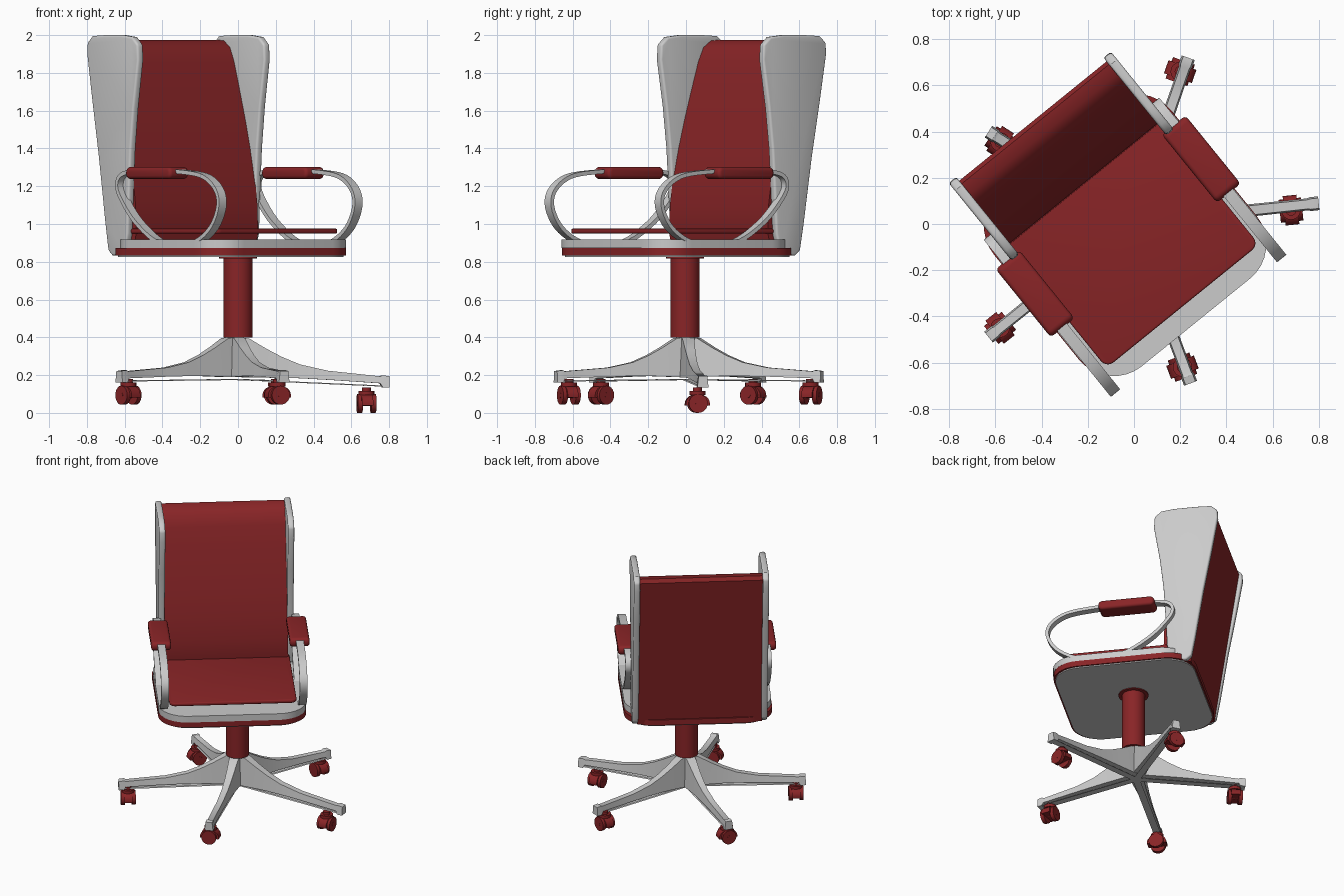
import bpy, bmesh
from math import cos, sin, pi, radians, atan2
from mathutils import Matrix, Vector

if "Cube" in bpy.data.objects:
    bpy.data.objects.remove(bpy.data.objects["Cube"])

red = bpy.data.materials.new("red")
red.diffuse_color = (0.25, 0.018, 0.02, 1)
red.use_nodes = True
red.node_tree.nodes["Principled BSDF"].inputs["Base Color"].default_value = red.diffuse_color

# The upper chair is turned on its column and sits slightly off centre
TURN = Matrix.Rotation(radians(39), 4, 'Z') @ Matrix.Translation((-0.06, 0, 0))


def finish(name, bm, mat=None, matrix=None, bevel=0, segs=3):
    bmesh.ops.recalc_face_normals(bm, faces=bm.faces[:])
    if bevel:
        sharp = [e for e in bm.edges if e.calc_face_angle(0) > 0.7]
        bmesh.ops.bevel(bm, geom=sharp, offset=bevel, segments=segs,
                        profile=0.5, affect='EDGES', clamp_overlap=True)
    me = bpy.data.meshes.new(name)
    bm.to_mesh(me)
    bm.free()
    ob = bpy.data.objects.new(name, me)
    bpy.context.collection.objects.link(ob)
    if mat:
        me.materials.append(mat)
    if matrix:
        ob.matrix_world = matrix
    return ob


def prism(name, pts, axis, lo, hi, mat=None, matrix=None, bevel=0, segs=3):
    """Extrude a 2D outline along x (outline = y,z) or z (outline = x,y)."""
    bm = bmesh.new()
    def put(h):
        return [bm.verts.new((h, a, b) if axis == 'x' else (a, b, h)) for a, b in pts]
    a, b = put(lo), put(hi)
    n = len(pts)
    bm.faces.new(a)
    bm.faces.new(b)
    for i in range(n):
        bm.faces.new((a[i], a[(i + 1) % n], b[(i + 1) % n], b[i]))
    return finish(name, bm, mat, matrix, bevel, segs)


def cylinder(name, r, p0, p1, mat=None, n=24):
    p0, p1 = Vector(p0), Vector(p1)
    d = p1 - p0
    m = Matrix.Translation((p0 + p1) / 2) @ d.to_track_quat('Z', 'Y').to_matrix().to_4x4()
    bm = bmesh.new()
    bmesh.ops.create_cone(bm, cap_ends=True, segments=n, radius1=r, radius2=r, depth=d.length)
    return finish(name, bm, mat, m)


def rounded_rect(x0, x1, y0, y1, r, n=8):
    out = []
    for cx, cy, a in ((x1 - r, y1 - r, 0), (x0 + r, y1 - r, 90),
                      (x0 + r, y0 + r, 180), (x1 - r, y0 + r, 270)):
        for i in range(n + 1):
            t = radians(a + 90 * i / n)
            out.append((cx + r * cos(t), cy + r * sin(t)))
    return out


def spline(pts, steps=5):
    """Closed smooth loop through the points."""
    out, n = [], len(pts)
    for i in range(n):
        a, b, c, d = (Vector(pts[(i + k) % n]) for k in (-1, 0, 1, 2))
        for s in range(steps):
            t = s / steps
            out.append(tuple(0.5 * (2 * b + (c - a) * t + (2 * a - 5 * b + 4 * c - d) * t * t
                                    + (3 * b - a - 3 * c + d) * t ** 3)))
    return out


def tube(name, rows, closed, mat=None, matrix=None):
    """Skin rows of four corner points into a bar."""
    bm = bmesh.new()
    rows = [[bm.verts.new(p) for p in row] for row in rows]
    pairs = list(zip(rows, rows[1:] + rows[:1]))
    for a, b in pairs if closed else pairs[:-1]:
        for k in range(4):
            bm.faces.new((a[k], a[(k + 1) % 4], b[(k + 1) % 4], b[k]))
    if not closed:
        bm.faces.new(rows[0])
        bm.faces.new(rows[-1])
    return finish(name, bm, mat, matrix)


# Seat: red pan, grey middle layer, thin red cushion just above it
prism("seat_pan", rounded_rect(-0.495, 0.495, -0.495, 0.47, 0.19), 'z', 0.832, 0.872, red, TURN)
prism("seat_underside", rounded_rect(-0.485, 0.485, -0.485, 0.46, 0.19), 'z', 0.824, 0.834, None, TURN)
prism("seat_rim", rounded_rect(-0.492, 0.492, -0.5, 0.43, 0.19), 'z', 0.872, 0.918, None, TURN)
prism("seat_cushion", rounded_rect(-0.425, 0.425, -0.41, 0.42, 0.04), 'z', 0.95, 0.975, red, TURN, 0.008)

# Backrest with curved front and straight raked rear
prism("backrest", [(0.455, 0.835), (0.3, 0.835), (0.27, 0.95), (0.275, 1.1), (0.297, 1.25),
                   (0.33, 1.4), (0.37, 1.55), (0.415, 1.7), (0.465, 1.86), (0.5, 1.935),
                   (0.55, 1.97), (0.605, 1.975), (0.622, 1.95)], 'x', -0.415, 0.415, red, TURN)

# Side wings and armrests, mirrored
wing = [(0.465, 0.86), (0.49, 1.0), (0.545, 1.35), (0.60, 1.65), (0.643, 1.9), (0.64, 1.96),
        (0.60, 1.995), (0.5, 2.0), (0.35, 2.0), (0.26, 1.99), (0.215, 1.95), (0.21, 1.87),
        (0.25, 1.62), (0.275, 1.4), (0.29, 1.15), (0.30, 0.95), (0.325, 0.86),
        (0.37, 0.832), (0.43, 0.832)]
loop = spline([(-0.2, 1.275), (-0.38, 1.25), (-0.485, 1.18), (-0.505, 1.09), (-0.44, 0.98),
               (-0.31, 0.905), (-0.15, 0.885), (0.02, 0.91), (0.19, 1.01), (0.30, 1.12),
               (0.345, 1.2), (0.31, 1.26), (0.18, 1.28), (0.0, 1.28)])


def arm_loop(name, x, half, thick):
    rows = []
    for i, p in enumerate(loop):
        p, t = Vector(p), Vector(loop[(i + 1) % len(loop)]) - Vector(loop[i - 1])
        nrm = Vector((-t.y, t.x)).normalized() * thick / 2
        rows.append([(x + sx * half, *(p + sn * nrm))
                     for sx, sn in ((-1, -1), (1, -1), (1, 1), (-1, 1))])
    tube(name, rows, True, None, TURN)


for side, s in (("left", -1), ("right", 1)):
    prism(side + "_wing", wing, 'x', *sorted((s * 0.41, s * 0.452)), None, TURN, 0.012)
    x = s * 0.463
    arm_loop(side + "_arm_loop", x, 0.026, 0.022)
    pad = rounded_rect(-0.155, 0.225, 1.238, 1.302, 0.028, 5)
    prism(side + "_arm_pad", pad, 'x', x - 0.066, x + 0.066, red, TURN, 0.018)

# Column
cylinder("column", 0.077, (0, -0.005, 0.4), (0, -0.005, 0.83), red, 32)
cylinder("column_flange", 0.1, (0, -0.005, 0.818), (0, -0.005, 0.828), red, 32)

# Five-star base: (leg end x, y, caster x, y, height drop)
spokes = [(0.80, 0.09, 0.68, 0.06, 0.035), (0.235, 0.72, 0.20, 0.66, 0),
          (-0.63, 0.40, -0.58, 0.355, 0), (-0.63, -0.49, -0.58, -0.45, 0),
          (0.245, -0.69, 0.21, -0.62, 0)]
# Leg stations: fraction of length, top z, bottom z, half width
stations = [(0, 0.405, 0.19, 0.045), (0.09, 0.395, 0.19, 0.042), (0.2, 0.345, 0.193, 0.036),
            (0.3, 0.305, 0.195, 0.032), (0.42, 0.268, 0.195, 0.029), (0.6, 0.24, 0.192, 0.027),
            (0.94, 0.22, 0.183, 0.026), (0.955, 0.226, 0.162, 0.03), (1, 0.222, 0.162, 0.03)]
HUB = Vector((-0.015, 0.005, 0))
up = Vector((0, 0, 1))
for i, (ex, ey, cx, cy, drop) in enumerate(spokes, 1):
    d = Vector((ex, ey, 0)) - HUB
    u = d.normalized()
    side = Vector((-u.y, u.x, 0))

    def section(f, top, bot, w):
        c = HUB + d * f - up * drop * f * 0.8
        return [c + side * sx * w * k + up * z
                for sx, z, k in ((-1, bot, 1), (1, bot, 1), (1, top, 0.75), (-1, top, 0.75))]

    tube(f"base_leg_{i}", [section(*s) for s in stations], False)
    # Thin plate under each leg
    tube(f"leg_plate_{i}", [section(0, 0.18, 0.174, 0.024), section(0.96, 0.172, 0.166, 0.024)], False)

    # Twin-wheel caster, axle along the leg
    c = Vector((cx, cy, 0.094 - 1.25 * drop))
    cylinder(f"caster_stem_{i}", 0.024, c + up * 0.02, c + up * 0.085, red, 16)
    cylinder(f"caster_collar_{i}", 0.042, c + up * 0.045, c + up * 0.066, red, 16)
    cylinder(f"caster_axle_{i}", 0.014, c - u * 0.05, c + u * 0.05, red, 12)
    for tag, s in (("inner", -1), ("outer", 1)):
        w = c + u * s * 0.036
        cylinder(f"caster_{tag}_wheel_{i}", 0.05, w - u * 0.013, w + u * 0.013, red, 20)
    # Half-round hood between the wheels
    arc = [(0.064 * cos(pi * k / 12), 0.05 * sin(pi * k / 12)) for k in range(13)]
    arc += [(-0.064, -0.012), (0.064, -0.012)]
    m = Matrix.Translation(c) @ Matrix.Rotation(atan2(d.y, d.x), 4, 'Z')
    prism(f"caster_hood_{i}", arc, 'x', -0.03, 0.03, red, m)

# Set the lowest wheel on the floor, then smooth the curved faces
bpy.context.view_layer.update()
low = min((o.matrix_world @ v.co).z for o in bpy.data.objects for v in o.data.vertices)
for o in bpy.data.objects:
    if o.name.startswith("caster"):
        o.matrix_world = Matrix.Translation((0, 0, -low)) @ o.matrix_world
    o.select_set(True)
    bpy.context.view_layer.objects.active = o
bpy.ops.object.shade_smooth_by_angle(angle=radians(35))
